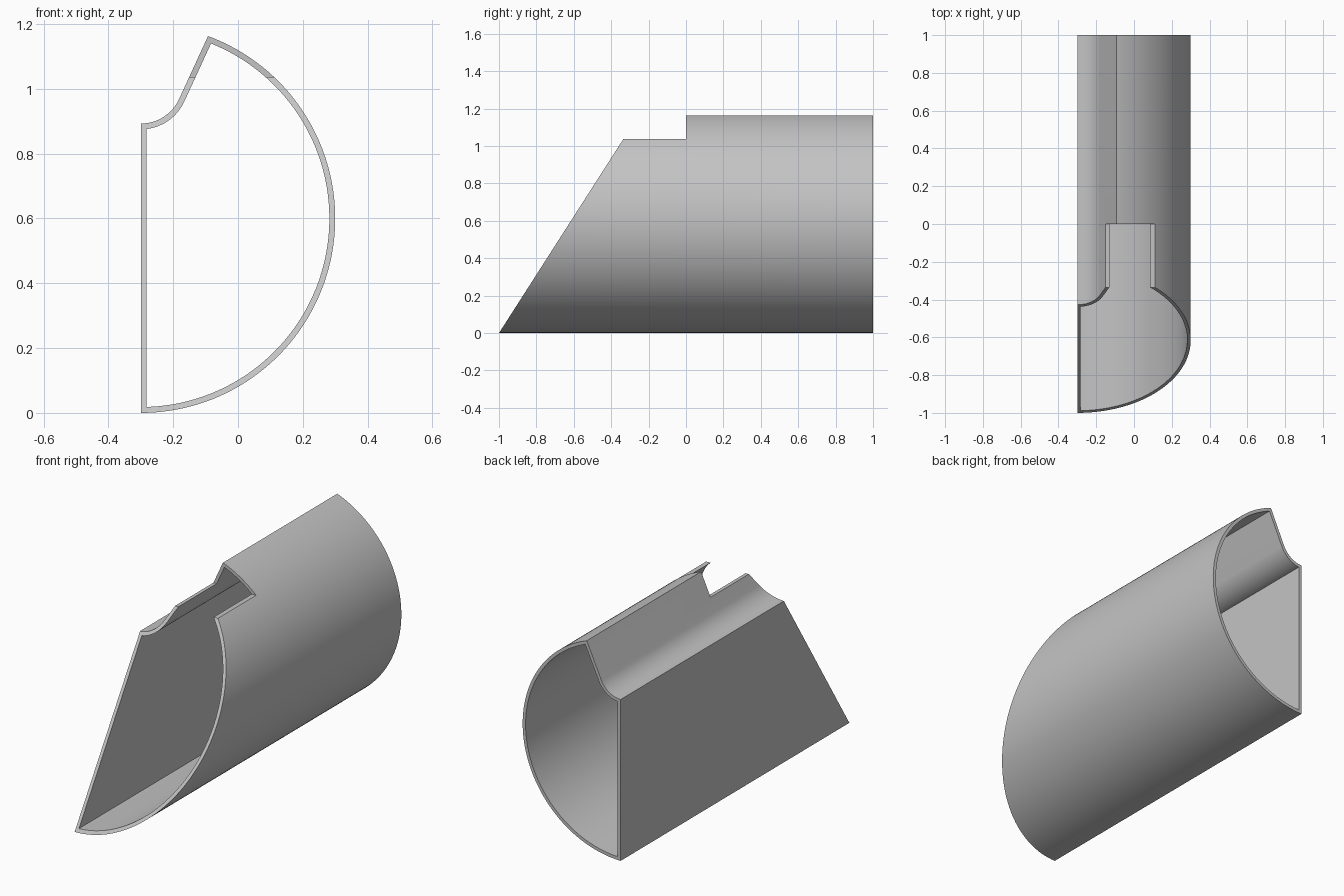
import bpy, bmesh
from math import sin, cos, asin, atan2, radians
from mathutils import Vector

cube = bpy.data.objects.get("Cube")
if cube:
    bpy.data.objects.remove(cube)

WALL = 0.018
LEFT = -0.3
BIG_R, SMALL_R = 0.6, 0.13
BIG_C, SMALL_C = Vector((LEFT, 0.6)), Vector((LEFT, 1.023))
SLOPE = radians(65.3)


def arc(centre, radius, start, end, steps):
    """Points on an arc, angles counted from straight down towards +x."""
    angles = [start + (end - start) * i / steps for i in range(steps + 1)]
    return [centre + radius * Vector((sin(a), -cos(a))) for a in angles]


def section(inset):
    """Closed x-z outline: round back, slanted lip, small fillet, flat side."""
    big, small = BIG_R - inset, SMALL_R + inset
    fillet = arc(SMALL_C, small, asin(inset / small), SLOPE, 16)
    # The slanted lip runs from the fillet to the large arc
    along = Vector((cos(SLOPE), sin(SLOPE)))
    rel = fillet[-1] - BIG_C
    b = rel.dot(along)
    tip = rel + along * (-b + (b * b - rel.length_squared + big * big) ** 0.5)
    back = arc(BIG_C, big, asin(inset / big), atan2(tip.x, -tip.y), 72)
    return back + fillet[::-1]


def finish(name, bm):
    bmesh.ops.recalc_face_normals(bm, faces=bm.faces)
    mesh = bpy.data.meshes.new(name)
    bm.to_mesh(mesh)
    bm.free()
    obj = bpy.data.objects.new(name, mesh)
    bpy.context.collection.objects.link(obj)
    return obj


# Hollow channel: outer and inner outlines joined between two ends
bm = bmesh.new()
rings = [[bm.verts.new((p.x, y, p.y)) for p in section(inset)]
         for inset, y in ((0, -1.1), (0, 1), (WALL, 1), (WALL, -1.1))]
for ring, following in zip(rings, rings[1:] + rings[:1]):
    for i in range(len(ring)):
        j = (i + 1) % len(ring)
        bm.faces.new((ring[i], ring[j], following[j], following[i]))
channel = finish("channel", bm)

# Cutter for the slanted mouth and the notch in the top
bm = bmesh.new()
outline = [(-1.2, -0.312), (-0.335, 1.037), (0, 1.037), (0, 1.3), (-1.2, 1.3)]
face = bm.faces.new([bm.verts.new((-0.5, y, z)) for y, z in outline])
grown = bmesh.ops.extrude_face_region(bm, geom=[face])["geom"]
bmesh.ops.translate(bm, vec=(1, 0, 0),
                    verts=[v for v in grown if isinstance(v, bmesh.types.BMVert)])
cutter = finish("mouth_cutter", bm)
cutter.hide_render = True

# Plain grey
grey = bpy.data.materials.new("grey")
grey.use_nodes = True
colour = (0.55, 0.55, 0.55, 1)
grey.diffuse_color = colour
grey.node_tree.nodes["Principled BSDF"].inputs["Base Color"].default_value = colour
channel.data.materials.append(grey)

# Cut the mouth, then drop the cutter
cut = channel.modifiers.new("mouth", "BOOLEAN")
cut.operation = "DIFFERENCE"
cut.solver = "EXACT"
cut.object = cutter
bpy.ops.object.select_all(action="DESELECT")
channel.select_set(True)
bpy.context.view_layer.objects.active = channel
bpy.ops.object.modifier_apply(modifier=cut.name)
bpy.data.objects.remove(cutter)
bpy.ops.object.shade_smooth_by_angle(angle=radians(30))
